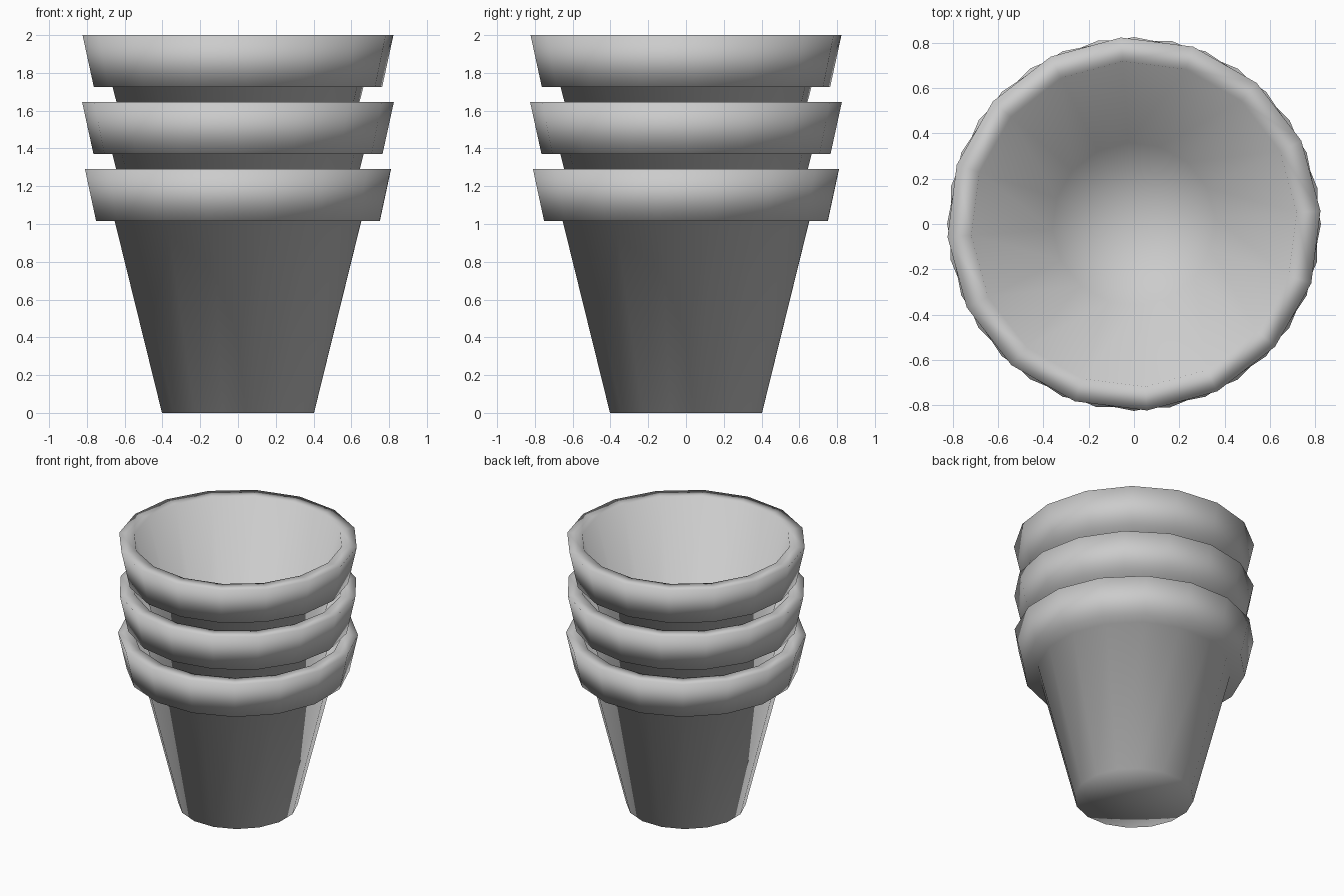
import bpy
import bmesh
from math import cos, sin, radians, tau

if "Cube" in bpy.data.objects:
    bpy.data.objects.remove(bpy.data.objects["Cube"], do_unlink=True)

SIDES = 16
STEP = 0.355  # height gained by each nested pot

# Radius and height from the underside, up the outside, over the rim, down the inside
PROFILE = [(0.41, 0.0), (0.665, 1.015), (0.765, 1.015), (0.825, 1.29),
           (0.72, 1.29), (0.36, 0.08)]

clay = bpy.data.materials.new("pale_grey_clay")
clay.use_nodes = True
colour = (0.6, 0.6, 0.6, 1)
clay.diffuse_color = colour
clay.node_tree.nodes["Principled BSDF"].inputs["Base Color"].default_value = colour


def make_pot(name, z, turn):
    bm = bmesh.new()
    rings = []
    for r, h in PROFILE:
        angles = [tau * i / SIDES + radians(turn) for i in range(SIDES)]
        rings.append([bm.verts.new((r * cos(a), r * sin(a), h)) for a in angles])
    base = bm.verts.new((0, 0, PROFILE[0][1]))
    floor = bm.verts.new((0, 0, PROFILE[-1][1]))
    for i in range(SIDES):
        j = (i + 1) % SIDES
        # Walls and rim
        for low, high in zip(rings, rings[1:]):
            bm.faces.new((low[i], low[j], high[j], high[i]))
        # Underside and inner floor
        bm.faces.new((base, rings[0][j], rings[0][i]))
        bm.faces.new((floor, rings[-1][i], rings[-1][j]))
    for face in bm.faces:
        face.smooth = True
    mesh = bpy.data.meshes.new(name)
    bm.to_mesh(mesh)
    bm.free()
    mesh.materials.append(clay)
    pot = bpy.data.objects.new(name, mesh)
    pot.location.z = z
    bpy.context.collection.objects.link(pot)


# Three nested pots, each turned a little
for i, (name, turn) in enumerate([("bottom_pot", 11), ("middle_pot", 0), ("top_pot", 4)]):
    make_pot(name, i * STEP, turn)
